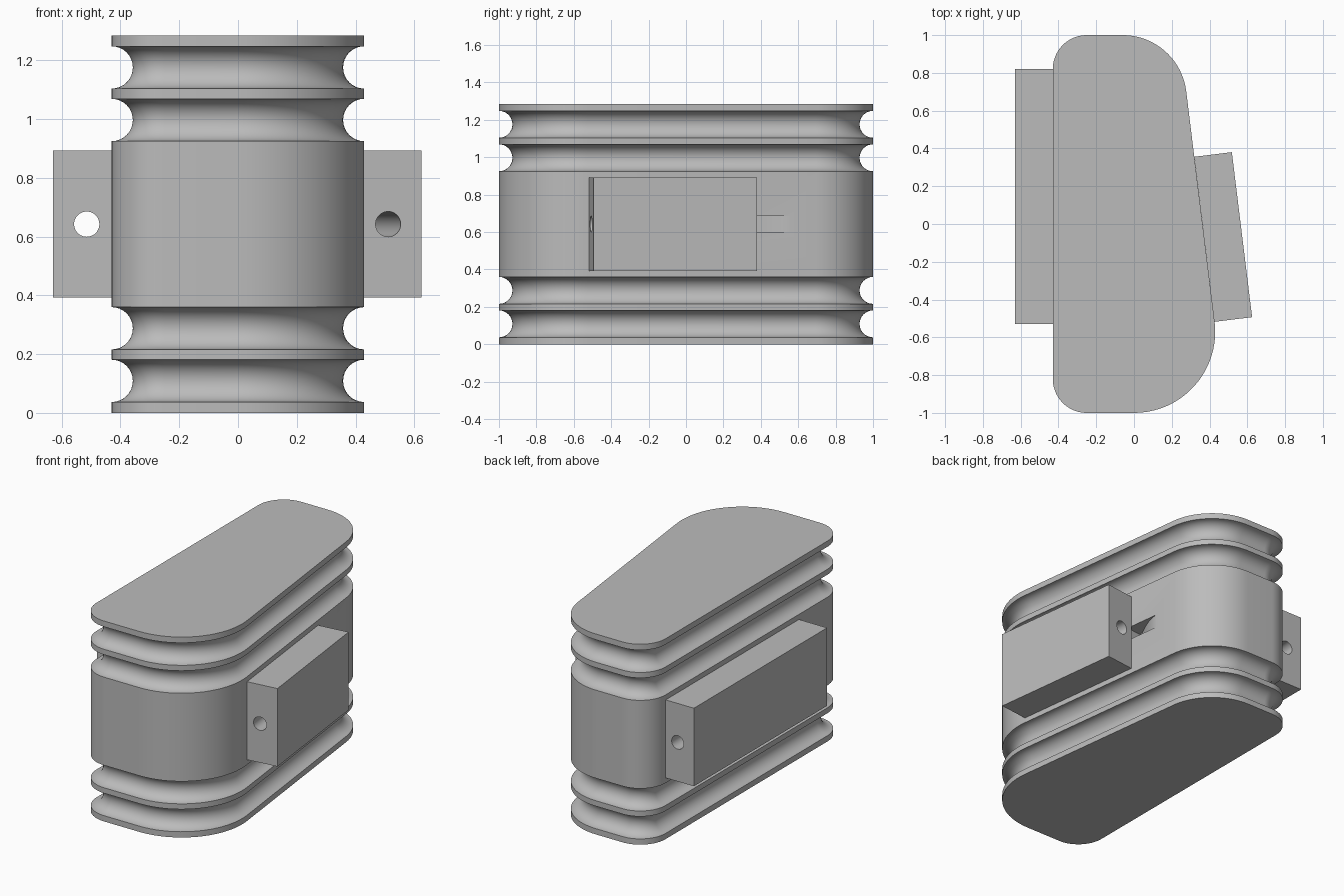
import bpy, bmesh
from math import sin, cos, tan, pi, radians
from mathutils import Matrix, Vector

if "Cube" in bpy.data.objects:
    bpy.data.objects.remove(bpy.data.objects["Cube"])

HEIGHT = 1.285
MID = HEIGHT / 2
GROOVE = 0.072          # groove radius
TILT = radians(7)       # lean of the slanted side

grey = bpy.data.materials.new("plain grey")
grey.use_nodes = True
grey.diffuse_color = (0.5, 0.5, 0.5, 1)
grey.node_tree.nodes["Principled BSDF"].inputs["Base Color"].default_value = (0.5, 0.5, 0.5, 1)


def make(name, bm, matrix=None):
    bmesh.ops.recalc_face_normals(bm, faces=bm.faces)
    mesh = bpy.data.meshes.new(name)
    bm.to_mesh(mesh)
    bm.free()
    mesh.materials.append(grey)
    ob = bpy.data.objects.new(name, mesh)
    bpy.context.collection.objects.link(ob)
    if matrix:
        ob.matrix_world = matrix
    return ob


def activate(ob):
    bpy.ops.object.select_all(action='DESELECT')
    ob.select_set(True)
    bpy.context.view_layer.objects.active = ob


def cut(ob, cutter):
    cutter.hide_render = True
    activate(ob)
    mod = ob.modifiers.new("cut", 'BOOLEAN')
    mod.operation = 'DIFFERENCE'
    mod.solver = 'EXACT'
    mod.object = cutter
    bpy.ops.object.modifier_apply(modifier=mod.name)
    bpy.data.objects.remove(cutter)


def smooth(ob):
    activate(ob)
    bpy.ops.object.shade_smooth_by_angle(angle=radians(30))


def loft(rings):
    """Skin a stack of equal point loops and cap both ends."""
    bm = bmesh.new()
    loops = [[bm.verts.new(p) for p in ring] for ring in rings]
    for a, b in zip(loops, loops[1:]):
        for i in range(len(a)):
            j = (i + 1) % len(a)
            bm.faces.new((a[i], a[j], b[j], b[i]))
    bm.faces.new(loops[0][::-1])
    bm.faces.new(loops[-1])
    return bm


# Plan outline: corner centre x, y, radius, start and end angle
CORNERS = [
    (0.0, -0.57, 0.43, -pi / 2, TILT),
    (-0.06, 0.661, 0.339, TILT, pi / 2),
    (-0.25, 0.82, 0.18, pi / 2, pi),
    (-0.25, -0.82, 0.18, pi, 1.5 * pi),
]


def outline(inset, z, steps=20):
    points = []
    for x, y, r, a0, a1 in CORNERS:
        for i in range(steps + 1):
            a = a0 + (a1 - a0) * i / steps
            points.append((x + (r - inset) * cos(a), y + (r - inset) * sin(a), z))
    return points


# Body with four half-round grooves
rings = [outline(0, 0)]
for centre in (0.109, 0.288, HEIGHT - 0.288, HEIGHT - 0.109):
    for i in range(17):
        a = pi * i / 16
        rings.append(outline(GROOVE * sin(a), centre - GROOVE * cos(a)))
rings.append(outline(0, HEIGHT))
body = make("grooved_body", loft(rings))

# Frame of the slanted side: local x points outward, local y runs along it
start = Vector((0.43 * cos(TILT), -0.57 + 0.43 * sin(TILT), MID))
side = Matrix.Translation(start) @ Matrix.Rotation(TILT, 4, 'Z')

# Ramped recess behind the slanted block
LENGTH = 0.88
ramp = [(0.02, LENGTH - 0.03), (-0.11, LENGTH - 0.03)]
ramp += [(-0.1 * (1 - t) ** 1.5, LENGTH + 0.21 * t) for t in (0, 0.2, 0.4, 0.6, 0.8, 1)]
ramp.append((0.02, LENGTH + 0.21))
cut(body, make("recess_cutter", loft([[(x, y, z) for x, y in ramp] for z in (-0.043, 0.043)]), side))
smooth(body)


def mounting_block(name, matrix, length):
    """Block standing off a side face, with a bore along its length."""
    bm = bmesh.new()
    size = Matrix.Diagonal((0.2, length, 0.5, 1))
    bmesh.ops.create_cube(bm, size=1, matrix=Matrix.Translation((0.1, length / 2, 0)) @ size)
    block = make(name, bm, matrix)
    bm = bmesh.new()
    bmesh.ops.create_cone(bm, cap_ends=True, segments=40, radius1=0.043, radius2=0.043,
                          depth=length + 0.2,
                          matrix=Matrix.Translation((0.085, length / 2, 0)) @ Matrix.Rotation(pi / 2, 4, 'X'))
    cut(block, make("bore_cutter", bm, matrix))
    smooth(block)


# Blocks on the slanted and the straight side
mounting_block("left_block", side, LENGTH)
straight = Matrix.Translation((-0.43, 0.82, MID)) @ Matrix.Rotation(pi, 4, 'Z')
mounting_block("right_block", straight, 1.35)
